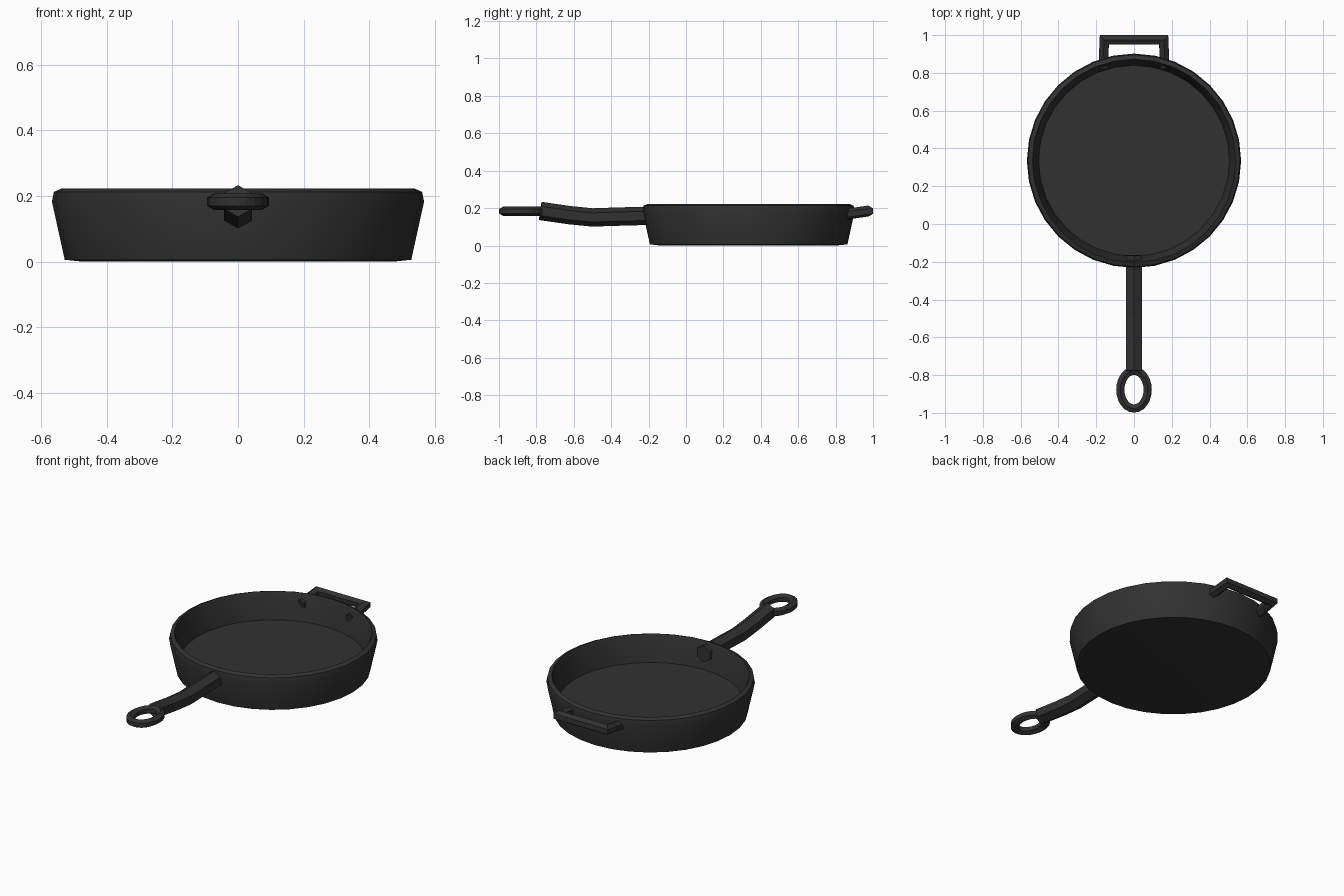
import bpy, bmesh, math
from mathutils import Vector

if "Cube" in bpy.data.objects:
    bpy.data.objects.remove(bpy.data.objects["Cube"])

iron = bpy.data.materials.new("cast_iron")
iron.diffuse_color = (0.03, 0.031, 0.03, 1)
iron.use_nodes = True
iron.node_tree.nodes["Principled BSDF"].inputs["Base Color"].default_value = iron.diffuse_color
UP = Vector((0, 0, 1))


def finish(name, bm):
    bmesh.ops.recalc_face_normals(bm, faces=bm.faces)
    mesh = bpy.data.meshes.new(name)
    bm.to_mesh(mesh)
    bm.free()
    ob = bpy.data.objects.new(name, mesh)
    ob.data.materials.append(iron)
    bpy.context.collection.objects.link(ob)
    return ob


def bridge(bm, a, b):
    n = len(a)
    for i in range(n):
        bm.faces.new((a[i], a[(i + 1) % n], b[(i + 1) % n], b[i]))


def hex_sweep(name, path, radius, closed=False, mitre=1.0):
    """Sweep a point-up hexagon along a path."""
    bm = bmesh.new()
    pts = [Vector(p) for p in path]
    n = len(pts)
    rings = []
    for i, p in enumerate(pts):
        before = pts[i - 1] if closed or i > 0 else p
        after = pts[(i + 1) % n] if closed or i < n - 1 else p
        d_in, d_out = (p - before).normalized(), (after - p).normalized()
        tangent = (d_in + d_out).normalized()
        side = tangent.cross(UP).normalized()
        top = side.cross(tangent)
        corner = d_in.length > 0 and d_out.length > 0 and d_in.dot(d_out) < 0.5
        w = mitre if corner else 1.0
        rings.append([bm.verts.new(p + radius * (side * w * math.sin(k * math.pi / 3)
                                                 + top * math.cos(k * math.pi / 3)))
                      for k in range(6)])
    for a, b in zip(rings, rings[1:]):
        bridge(bm, a, b)
    if closed:
        bridge(bm, rings[-1], rings[0])
    else:
        bm.faces.new(rings[0])
        bm.faces.new(rings[-1])
    return finish(name, bm)


# Pan body: lathed wall, rim and floor
profile = [(0.47, 0.0), (0.528, 0.006), (0.567, 0.183), (0.561, 0.213),
           (0.538, 0.223), (0.532, 0.21), (0.505, 0.065)]
SEG, CY = 32, 0.335
bm = bmesh.new()
rings = [[bm.verts.new((r * math.cos(2 * math.pi * k / SEG),
                        CY + r * math.sin(2 * math.pi * k / SEG), z))
          for k in range(SEG)] for r, z in profile]
for a, b in zip(rings, rings[1:]):
    bridge(bm, a, b)
bm.faces.new(rings[0])
bm.faces.new(rings[-1])
pan = finish("pan_body", bm)
bpy.context.view_layer.objects.active = pan
pan.select_set(True)
bpy.ops.object.shade_smooth_by_angle(angle=math.radians(30))

# Long handle
hex_sweep("long_handle", [(0, -0.165, 0.16), (0, -0.38, 0.154), (0, -0.5, 0.15),
                          (0, -0.62, 0.162), (0, -0.78, 0.185)], 0.049)

# Oval hanging ring
oval = [(0.0725 * math.cos(2 * math.pi * k / 24),
         -0.877 + 0.1 * math.sin(2 * math.pi * k / 24), 0.183) for k in range(24)]
hex_sweep("hanging_ring", oval, 0.025, closed=True)

# Helper handle opposite
hex_sweep("helper_handle", [(-0.163, 0.825, 0.162), (-0.157, 0.976, 0.185),
                            (0.157, 0.976, 0.185), (0.163, 0.825, 0.162)], 0.029, mitre=1.33)
